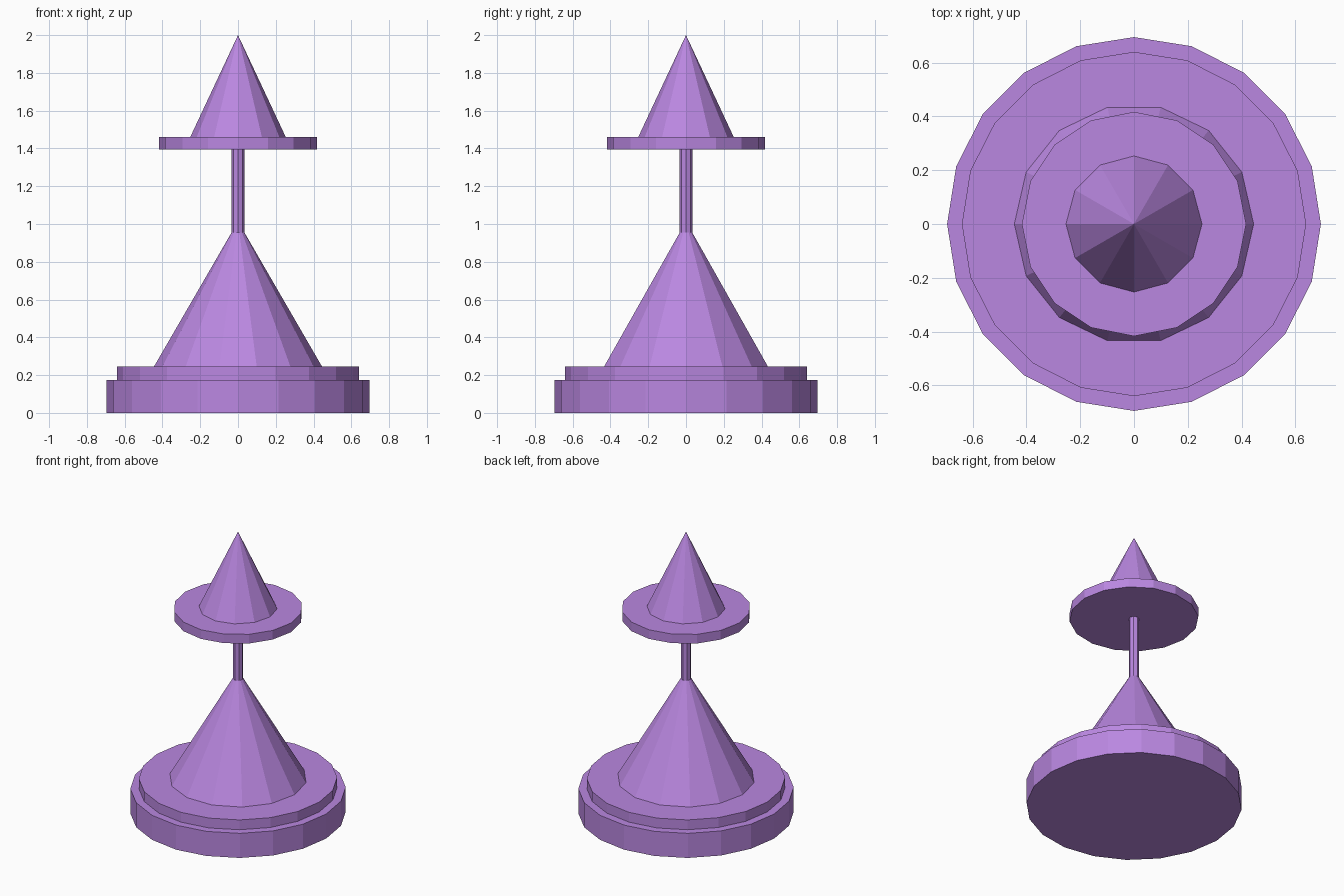
import bpy

cube = bpy.data.objects.get("Cube")
if cube:
    bpy.data.objects.remove(cube, do_unlink=True)

# Single flat colour
purple = bpy.data.materials.new("soft_purple")
purple.use_nodes = True
colour = (0.49, 0.243, 0.75, 1.0)
purple.diffuse_color = colour
purple.node_tree.nodes["Principled BSDF"].inputs["Base Color"].default_value = colour


def turned_part(name, sides, bottom_radius, top_radius, bottom, top):
    """Flat-sided cylinder or cone on the z axis, with a corner on +y or +x."""
    bpy.ops.mesh.primitive_cone_add(
        vertices=sides, radius1=bottom_radius, radius2=top_radius,
        depth=top - bottom, location=(0, 0, (bottom + top) / 2))
    part = bpy.context.object
    part.name = name
    part.data.materials.append(purple)
    # Put the first corner on +x
    part.rotation_euler.z = -1.5707963
    bpy.ops.object.transform_apply(location=False, rotation=True, scale=False)
    return part


# Stepped base
turned_part("base", 20, 0.695, 0.695, 0.0, 0.175)
turned_part("base_step", 20, 0.64, 0.64, 0.175, 0.245)

# Tapered body and thin stem
turned_part("body", 14, 0.445, 0.034, 0.245, 0.955)
turned_part("stem", 8, 0.034, 0.034, 0.955, 1.395)

# Disc with pointed cap
turned_part("disc", 16, 0.417, 0.417, 1.395, 1.46)
turned_part("cap", 12, 0.253, 0.0, 1.46, 2.0)
